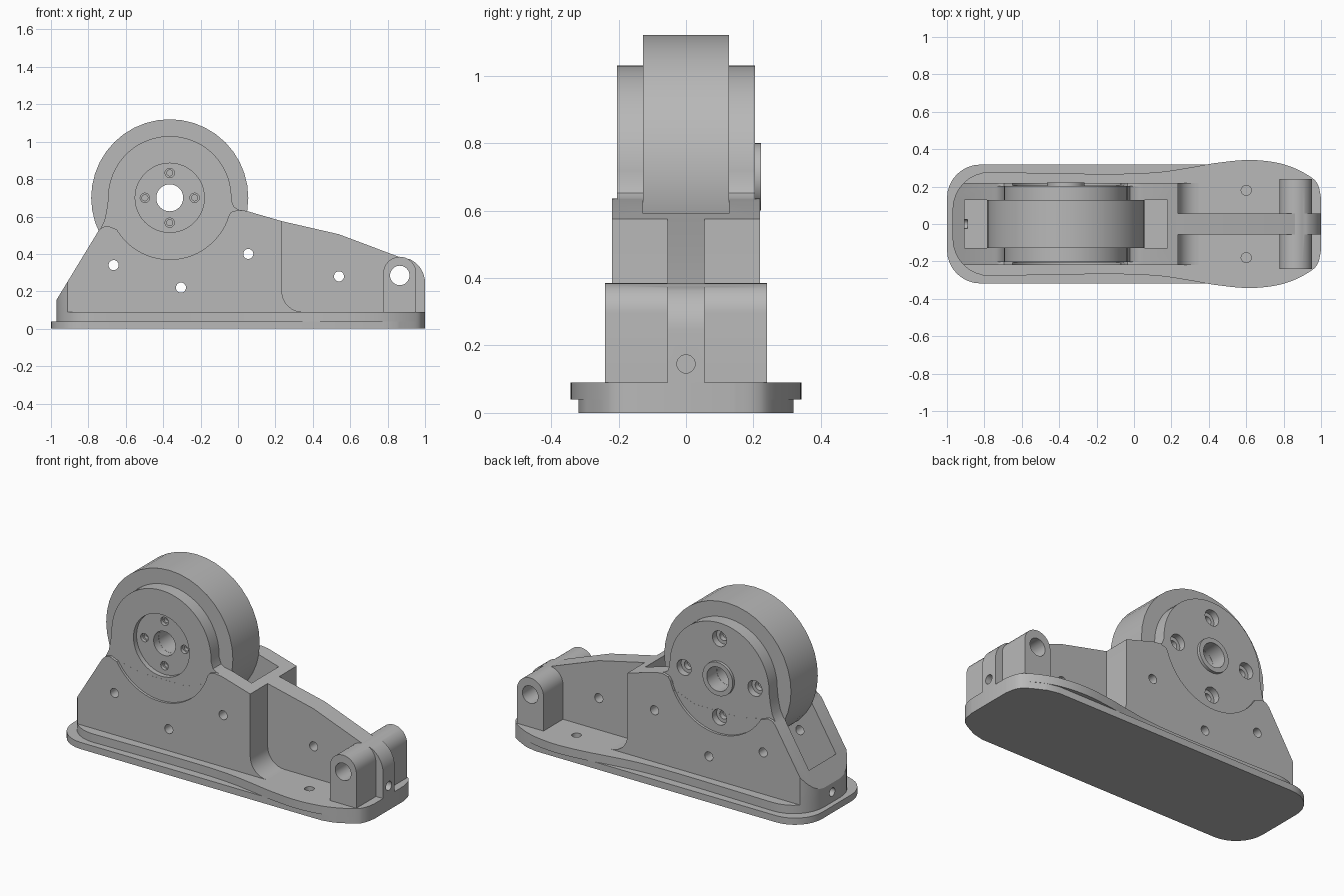
import bpy, bmesh, math

cube = bpy.data.objects.get("Cube")
if cube:
    bpy.data.objects.remove(cube, do_unlink=True)

grey = bpy.data.materials.new("plain grey")
grey.use_nodes = True
COLOUR = (0.48, 0.48, 0.48, 1)
grey.diffuse_color = COLOUR
grey.node_tree.nodes["Principled BSDF"].inputs["Base Color"].default_value = COLOUR


def arc(cx, cy, r, start, end, n):
    steps = [math.radians(start + (end - start) * i / n) for i in range(n + 1)]
    return [(cx + r * math.cos(a), cy + r * math.sin(a)) for a in steps]


def circle(cx, cy, r, n=40):
    return arc(cx, cy, r, 0, 360, n)[:-1]


def prism(name, points, axis, low, high):
    """Extrude a flat outline along one axis from low to high."""
    place = {"x": lambda u, v: (low, u, v),
             "y": lambda u, v: (u, low, v),
             "z": lambda u, v: (u, v, low)}[axis]
    bm = bmesh.new()
    face = bm.faces.new([bm.verts.new(place(u, v)) for u, v in points])
    made = bmesh.ops.extrude_face_region(bm, geom=[face])["geom"]
    for v in made:
        if isinstance(v, bmesh.types.BMVert):
            v.co["xyz".index(axis)] = high
    bmesh.ops.recalc_face_normals(bm, faces=bm.faces)
    mesh = bpy.data.meshes.new(name)
    bm.to_mesh(mesh)
    bm.free()
    mesh.materials.append(grey)
    obj = bpy.data.objects.new(name, mesh)
    bpy.context.collection.objects.link(obj)
    return obj


def combine(obj, tool, operation="DIFFERENCE", keep=False):
    mod = obj.modifiers.new("combine", "BOOLEAN")
    mod.operation, mod.solver, mod.object = operation, "EXACT", tool
    bpy.context.view_layer.objects.active = obj
    bpy.ops.object.modifier_apply(modifier=mod.name)
    if not keep:
        bpy.data.objects.remove(tool, do_unlink=True)


def drill(obj, axis, u, v, r, low, high, n=24):
    combine(obj, prism("cutter", circle(u, v, r, n), axis, low, high))


def spline(points, n=5):
    """Smooth curve through the given points."""
    out = []
    for i in range(len(points) - 1):
        p0, p1 = points[max(i - 1, 0)], points[i]
        p2, p3 = points[i + 1], points[min(i + 2, len(points) - 1)]
        for s in range(n):
            t = s / n
            out.append(tuple(0.5 * (2 * b + (c - a) * t + (2 * a - 5 * b + 4 * c - d) * t * t
                                    + (3 * b - a - 3 * c + d) * t ** 3)
                             for a, b, c, d in zip(p0, p1, p2, p3)))
    return out + [points[-1]]


def both_sides(half):
    return half + [(x, -y) for x, y in reversed(half)]


# Base: lower sole and the waisted upper plate
nose = [(0.85, 0.302), (0.95, 0.248), (0.985, 0.205), (1, 0.14)]
sole_half = arc(-0.82, 0.138, 0.18, 180, 90, 8) + [(0.3, 0.318), (0.78, 0.318)] + spline(nose)
upper_half = arc(-0.77, 0.078, 0.2, 180, 90, 8)[:-1] + spline(
    [(-0.77, 0.278), (-0.2, 0.268), (0.1, 0.275), (0.3, 0.302), (0.43, 0.325),
     (0.6, 0.342), (0.74, 0.332)] + nose)
sole = prism("base_sole", both_sides(sole_half), "z", 0, 0.04)
plate = prism("base_plate", both_sides(upper_half), "z", 0.04, 0.09)
for side in (-1, 1):
    drill(plate, "z", 0.6, 0.18 * side, 0.027, 0.05, 0.2)

# Side body with a rounded foot
HX, HZ = -0.365, 0.70
body_profile = ([(-0.97, 0.09), (-0.97, 0.155), (-0.745, 0.525), (-0.725, 0.543), (-0.695, 0.55),
                 (-0.66, 0.535), (-0.5, 0.5), (-0.2, 0.5), (-0.07, 0.55), (-0.055, 0.6),
                 (-0.035, 0.625), (0, 0.635), (0.045, 0.63), (0.235, 0.575)]
                + arc(0.345, 0.2, 0.11, 180, 270, 8))
frame = prism("frame", body_profile, "y", -0.22, 0.22)
for low, high in ((-0.3, -0.205), (0.205, 0.3)):
    drill(frame, "y", HX, HZ, 0.33, low, high, 64)

# Wheel housing flaring into the body
housing_profile = (arc(HX, HZ, 0.33, -2, 182, 36)
                   + [(-0.703, 0.63), (-0.715, 0.575), (-0.74, 0.525), (-0.6, 0.45),
                      (-0.2, 0.45), (0.04, 0.6), (0.045, 0.629), (0, 0.637), (-0.022, 0.652)])
combine(frame, prism("housing", housing_profile, "y", -0.2045, 0.2045), "UNION")

# Rear hub collar
combine(frame, prism("collar", circle(HX, HZ, 0.1), "y", 0.18, 0.222), "UNION")

# Central rib and the cross boss at the low end
rib_profile = ([(0.22, 0.09), (0.22, 0.5), (0.235, 0.575), (0.54, 0.505), (0.88, 0.377)]
               + arc(0.86, 0.245, 0.14, 65, 0, 8) + [(1, 0.09)])
combine(frame, prism("rib", rib_profile, "y", -0.055, 0.055), "UNION")
boss_profile = [(0.777, 0.09)] + arc(0.865, 0.297, 0.088, 180, 0, 16) + [(0.953, 0.09)]
combine(frame, prism("boss", boss_profile, "y", -0.24, 0.24), "UNION")
drill(frame, "y", 0.865, 0.285, 0.052, -0.4, 0.4, 32)

# Round the tail of the frame to the plate outline
combine(frame, prism("outline", both_sides(upper_half), "z", 0.0, 1.5), "INTERSECT")

# Wheel well
well = [(-0.905, -0.128), (0.18, -0.128), (0.18, 0.128), (-0.905, 0.128)]
combine(frame, prism("well", well, "z", 0.1, 1.5))

# Through holes in the sides and screw holes in both ends
for x, z in ((-0.665, 0.34), (-0.305, 0.22), (0.055, 0.4), (0.54, 0.28)):
    drill(frame, "y", x, z, 0.027, -0.4, 0.4)
drill(frame, "x", 0, 0.145, 0.027, 0.88, 1.1)
for part in (frame, plate):
    drill(part, "x", 0, 0.1, 0.025, -1.1, -0.89)

# Hub details: front recess with small holes, rear counterbores
drill(frame, "y", HX, HZ, 0.185, -0.3, -0.175, 48)
for k in range(4):
    c, s = math.cos(k * math.pi / 2), math.sin(k * math.pi / 2)
    drill(frame, "y", HX + 0.133 * c, HZ + 0.133 * s, 0.025, -0.3, -0.155)
    drill(frame, "y", HX + 0.133 * c, HZ + 0.133 * s, 0.016, -0.3, -0.135)
    drill(frame, "y", HX + 0.235 * c, HZ + 0.235 * s, 0.047, 0.165, 0.3)
    drill(frame, "y", HX + 0.235 * c, HZ + 0.235 * s, 0.026, 0.135, 0.3)
drill(frame, "y", HX, HZ, 0.072, -0.4, 0.4, 40)

# Wheel
wheel = prism("wheel", circle(HX, HZ, 0.42, 40), "y", -0.127, 0.127)
drill(wheel, "y", HX, HZ, 0.072, -0.4, 0.4, 40)

# Smooth the rounded walls, keep edges crisp
for obj in (sole, plate, frame, wheel):
    bpy.ops.object.select_all(action="DESELECT")
    obj.select_set(True)
    bpy.context.view_layer.objects.active = obj
    bpy.ops.object.shade_smooth_by_angle(angle=math.radians(25))
